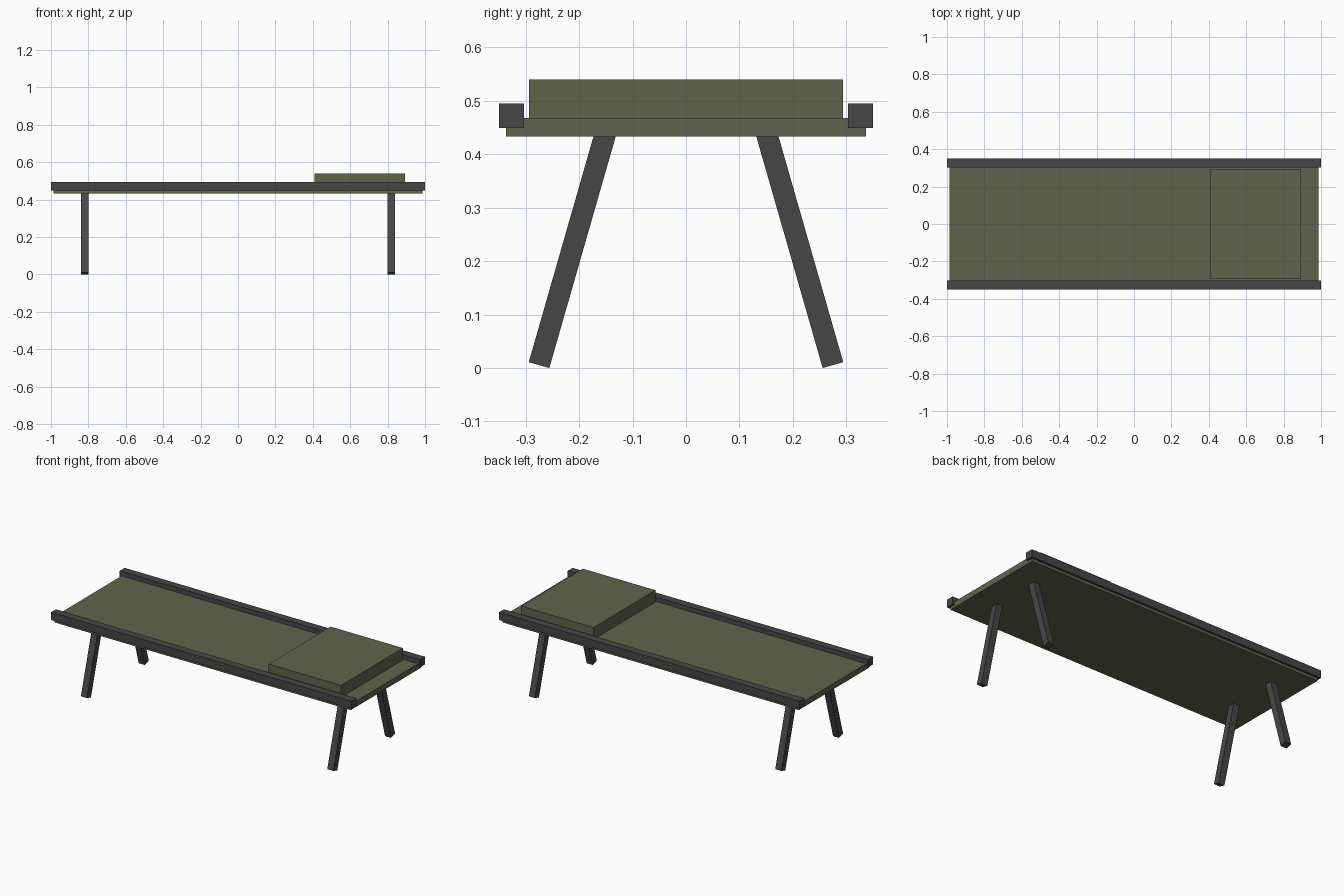
import bpy, math
from mathutils import Matrix, Vector

if "Cube" in bpy.data.objects:
    bpy.data.objects.remove(bpy.data.objects["Cube"])


def material(name, rgb):
    m = bpy.data.materials.new(name)
    m.diffuse_color = (*rgb, 1.0)
    m.use_nodes = True
    m.node_tree.nodes["Principled BSDF"].inputs["Base Color"].default_value = m.diffuse_color
    return m


CANVAS = material("olive canvas", (0.120, 0.127, 0.074))
METAL = material("dark grey metal", (0.062, 0.062, 0.062))


def box(name, low, high, mat, tilt=0.0, pivot=(0, 0, 0)):
    """Flat-faced box from corner to corner, tilted about x and then moved to pivot."""
    low, high = Vector(low), Vector(high)
    bpy.ops.mesh.primitive_cube_add(size=1)
    ob = bpy.context.object
    ob.name = name
    size = high - low
    ob.data.transform(Matrix.Translation(pivot) @ Matrix.Rotation(tilt, 4, 'X')
                      @ Matrix.Translation((low + high) / 2)
                      @ Matrix.Diagonal((*size, 1)))
    ob.data.materials.append(mat)
    return ob


# Sleeping surface and pillow
box("canvas_bed", (-0.987, -0.337, 0.433), (0.987, 0.337, 0.468), CANVAS)
box("pillow", (0.41, -0.294, 0.466), (0.892, 0.294, 0.54), CANVAS)

# Long side rails
for side, s in (("front", -1), ("back", 1)):
    y0, y1 = sorted((s * 0.303, s * 0.35))
    box(side + "_rail", (-1, y0, 0.449), (1, y1, 0.495), METAL)

# Splayed legs, tops hidden inside the canvas bed
TILT = math.radians(16)
for end, x in (("left", -0.82), ("right", 0.82)):
    for side, s in (("front", -1), ("back", 1)):
        box(f"{side}_{end}_leg", (-0.02, -0.02, 0), (0.02, 0.02, 0.458), METAL,
            tilt=s * TILT, pivot=(x, s * 0.275, 0.0055))
